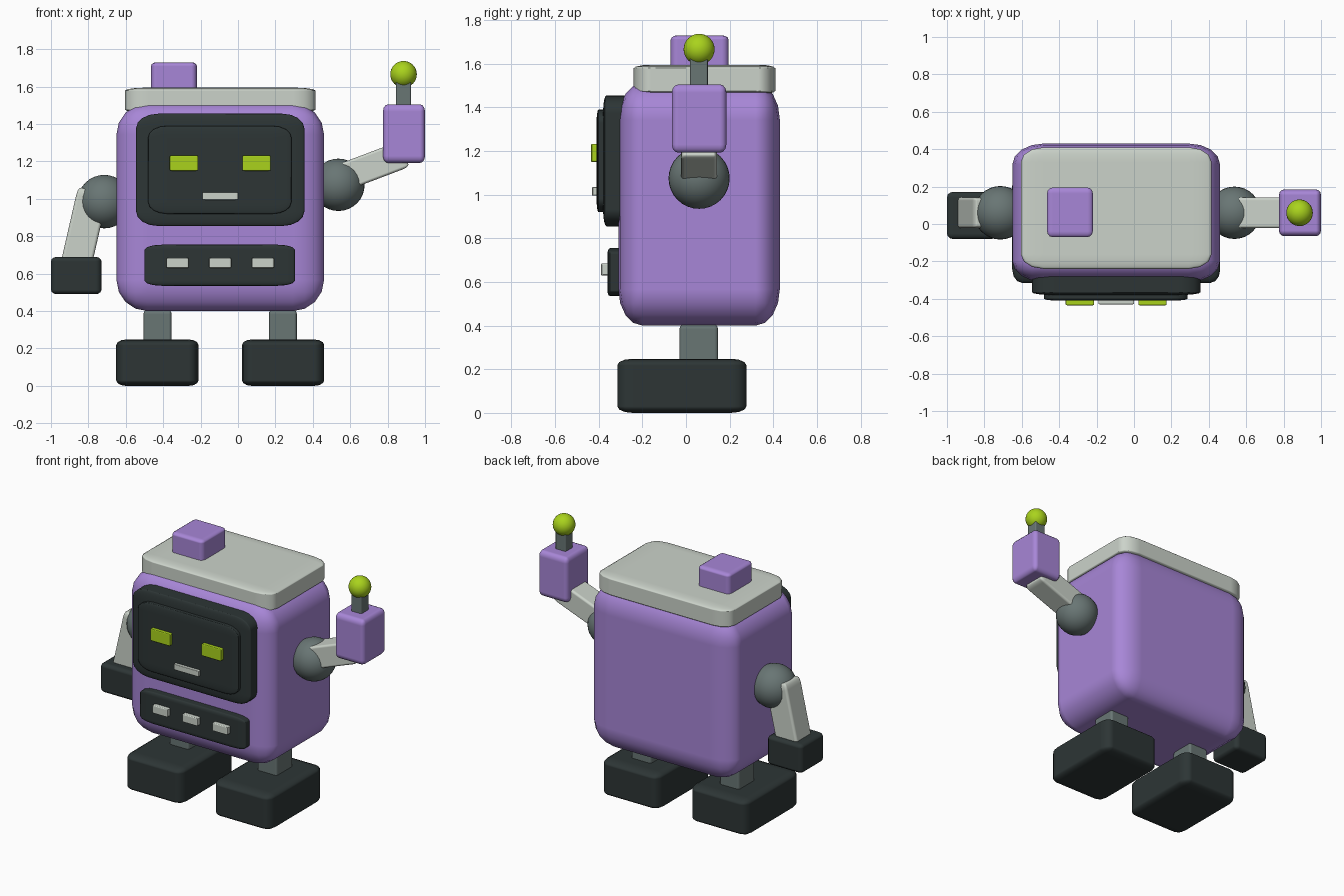
import bpy, math

if "Cube" in bpy.data.objects:
    bpy.data.objects.remove(bpy.data.objects["Cube"])

# Flat colours
def colour(name, rgb):
    m = bpy.data.materials.new(name)
    m.diffuse_color = (*rgb, 1)
    m.use_nodes = True
    m.node_tree.nodes["Principled BSDF"].inputs["Base Color"].default_value = m.diffuse_color
    return m

purple = colour("purple", (0.39, 0.24, 0.68))
light = colour("light_grey", (0.60, 0.65, 0.59))
dark = colour("charcoal", (0.026, 0.036, 0.036))
grey = colour("mid_grey", (0.14, 0.18, 0.175))
lime = colour("lime", (0.40, 0.65, 0.012))


def block(name, mat, x, y, z, round_part=0.12, tilt=0, segments=3):
    """Unit cube with rounded edges, stretched to the given ranges."""
    bpy.ops.mesh.primitive_cube_add(size=1, location=[sum(r) / 2 for r in (x, y, z)],
                                    rotation=(0, tilt, 0))
    o = bpy.context.object
    o.name = name
    o.scale = [r[1] - r[0] for r in (x, y, z)]
    o.data.materials.append(mat)
    bpy.ops.object.shade_smooth()
    b = o.modifiers.new("rounding", 'BEVEL')
    b.width = round_part
    b.segments = segments
    b.harden_normals = True
    return o


def ball(name, mat, centre, r):
    bpy.ops.mesh.primitive_uv_sphere_add(segments=32, ring_count=16, radius=r, location=centre)
    o = bpy.context.object
    o.name = name
    o.data.materials.append(mat)
    bpy.ops.object.shade_smooth()


def limb(name, mat, a, b, thick, deep, y):
    """Rounded bar between two (x, z) points."""
    dx, dz = b[0] - a[0], b[1] - a[1]
    n = math.hypot(dx, dz)
    cx, cz = (a[0] + b[0]) / 2, (a[1] + b[1]) / 2
    block(name, mat, (cx - thick / 2, cx + thick / 2), (y - deep / 2, y + deep / 2),
          (cz - n / 2, cz + n / 2), 0.1, math.atan2(dx, dz))


MID = -0.095   # body centre line
Y = 0.06       # depth of the arms and legs

# Body, lid and lid button
block("body", purple, (-0.65, 0.46), (-0.31, 0.43), (0.40, 1.51), 0.15, segments=4)
block("lid", light, (-0.605, 0.415), (-0.24, 0.41), (1.46, 1.595))
block("lid_button", purple, (-0.465, -0.22), (-0.07, 0.195), (1.57, 1.73))

# Face
block("face_panel", dark, (-0.545, 0.355), (-0.38, -0.26), (0.855, 1.455), 0.13, segments=4)
block("screen", dark, (-0.48, 0.285), (-0.41, -0.34), (0.92, 1.39), 0.13, segments=4)
block("mouth", light, (-0.19, 0.0), (-0.43, -0.38), (0.995, 1.035), 0.08)
for side, label in ((-1, "left"), (1, "right")):
    c = MID + side * 0.194
    block("eye_" + label, lime, (c - 0.076, c + 0.076), (-0.435, -0.38), (1.15, 1.232), 0.08)

# Control panel with three keys
block("control_panel", dark, (-0.50, 0.305), (-0.36, -0.26), (0.535, 0.755))
for i in (-1, 0, 1):
    c = MID + i * 0.228
    block(f"key_{i + 2}", light, (c - 0.059, c + 0.059), (-0.39, -0.33), (0.63, 0.685), 0.1)

# Legs and feet
for side, label in ((-1, "left"), (1, "right")):
    c = MID + side * 0.335
    block("leg_" + label, grey, (c - 0.075, c + 0.075), (-0.03, 0.147), (0.18, 0.405), 0.1)
    c = MID + side * 0.336
    block("foot_" + label, dark, (c - 0.22, c + 0.22), (-0.315, 0.277), (0, 0.248))

# Lowered arm
ball("shoulder_left", grey, (-0.715, Y, 0.985), 0.143)
limb("arm_left", light, (-0.872, 0.62), (-0.775, 1.045), 0.165, 0.165, Y)
block("hand_left", dark, (-1.0, -0.73), (-0.08, 0.172), (0.49, 0.69))

# Raised arm with antenna
ball("shoulder_right", grey, (0.537, Y, 1.075), 0.14)
limb("arm_right", light, (0.56, 1.115), (0.89, 1.24), 0.148, 0.165, Y)
block("hand_right", purple, (0.775, 1.0), (-0.065, 0.185), (1.192, 1.505))
block("antenna_stem", grey, (0.845, 0.925), (0.018, 0.1), (1.46, 1.64), 0.1)
ball("antenna_tip", lime, (0.885, Y, 1.666), 0.071)
